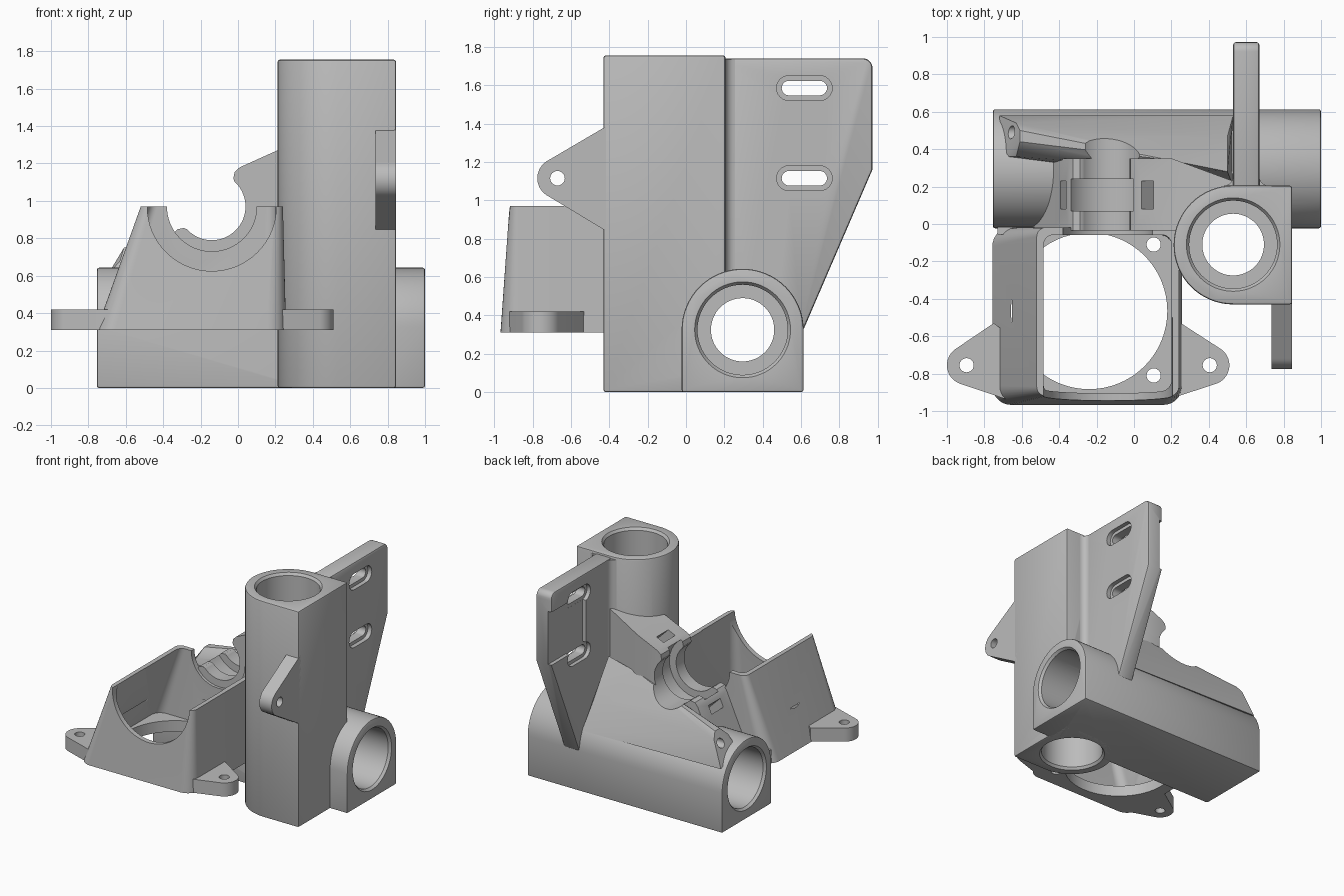
import bpy, bmesh
from math import cos, sin, pi, radians
from mathutils import Matrix, Vector

if "Cube" in bpy.data.objects:
    bpy.data.objects.remove(bpy.data.objects["Cube"], do_unlink=True)

grey = bpy.data.materials.new("plain grey")
grey.use_nodes = True
GREY = (0.5, 0.5, 0.5, 1)
grey.diffuse_color = GREY
for node in grey.node_tree.nodes:
    if node.type == 'BSDF_PRINCIPLED':
        node.inputs["Base Color"].default_value = GREY


def arc(cx, cy, r, start, end, n=32):
    steps = [radians(start + (end - start) * i / n) for i in range(n + 1)]
    return [(cx + r * cos(t), cy + r * sin(t)) for t in steps]


def circle(cx, cy, r, n=64):
    return arc(cx, cy, r, 0, 360, n)[:-1]


def place(p, axis, level):
    # Put a profile point on the plane across the given axis
    a, b = p
    return {'x': (level, a, b), 'y': (a, level, b), 'z': (a, b, level)}[axis]


def finish(name, bm):
    bmesh.ops.recalc_face_normals(bm, faces=bm.faces)
    mesh = bpy.data.meshes.new(name)
    bm.to_mesh(mesh)
    bm.free()
    mesh.materials.append(grey)
    ob = bpy.data.objects.new(name, mesh)
    bpy.context.collection.objects.link(ob)
    return ob


def loft(name, axis, sections):
    # Join profiles of equal point count, capped at both ends
    bm = bmesh.new()
    rings = [[bm.verts.new(place(p, axis, lv)) for p in pts] for lv, pts in sections]
    n = len(rings[0])
    for low, high in zip(rings, rings[1:]):
        for i in range(n):
            j = (i + 1) % n
            bm.faces.new((low[i], low[j], high[j], high[i]))
    bm.faces.new(rings[0])
    bm.faces.new(rings[-1])
    return finish(name, bm)


def prism(name, axis, pts, a, b):
    return loft(name, axis, [(a, pts), (b, pts)])


def hull(name, points):
    bm = bmesh.new()
    for p in points:
        bm.verts.new(p)
    out = bmesh.ops.convex_hull(bm, input=bm.verts)
    bmesh.ops.delete(bm, geom=list({*out["geom_interior"], *out["geom_unused"]}), context='VERTS')
    return finish(name, bm)


def hull_prism(name, axis, pts, a, b):
    return hull(name, [place(p, axis, lv) for lv in (a, b) for p in pts])


def box(name, centre, size, turn=0):
    bm = bmesh.new()
    bmesh.ops.create_cube(bm, size=1, matrix=Matrix.Translation(centre)
                          @ Matrix.Rotation(radians(turn), 4, 'Y') @ Matrix.Diagonal((*size, 1)))
    return finish(name, bm)


def stadium(cy, cz, half, r):
    return arc(cy + half, cz, r, -90, 90, 12) + arc(cy - half, cz, r, 90, 270, 12)


def rounded(x0, x1, y0, y1, r):
    return (arc(x1 - r, y1 - r, r, 0, 90, 8) + arc(x0 + r, y1 - r, r, 90, 180, 8)
            + arc(x0 + r, y0 + r, r, 180, 270, 8) + arc(x1 - r, y0 + r, r, 270, 360, 8))


cutters = []


def cutter(ob):
    ob.hide_render = True
    ob.hide_viewport = False
    ob.display_type = 'WIRE'
    cutters.append(ob)
    return ob


def build(ob, cuts=(), bevel=0):
    bpy.context.view_layer.objects.active = ob
    for other in bpy.context.selected_objects:
        other.select_set(False)
    ob.select_set(True)
    if bevel:
        m = ob.modifiers.new("edge", 'BEVEL')
        m.width, m.segments, m.limit_method, m.angle_limit = bevel, 2, 'ANGLE', radians(40)
        bpy.ops.object.modifier_apply(modifier=m.name)
    for c in cuts:
        m = ob.modifiers.new("cut", 'BOOLEAN')
        m.operation, m.solver, m.object = 'DIFFERENCE', 'EXACT', c
        bpy.ops.object.modifier_apply(modifier=m.name)
    bpy.ops.object.shade_smooth_by_angle(angle=radians(30))


def bore(name, axis, cx, cy, start, end, lip0, lip1):
    # Two bearing pockets with a narrower lip between them
    R, r, c = 0.235, 0.165, 0.25
    steps = [(start - 0.02, c), (start, c), (start + 0.02, R), (lip0, R), (lip0, r),
             (lip1, r), (lip1, R), (end - 0.02, R), (end, c), (end + 0.02, c)]
    return cutter(loft(name, axis, [(lv, circle(cx, cy, rad)) for lv, rad in steps]))


# Shared cutters
column_bore = bore("column_bore", 'z', 0.53, -0.11, 0, 1.755, 0.78, 0.98)
tube_bore = bore("tube_bore", 'x', 0.295, 0.325, -0.755, 1.0, 0.02, 0.22)
bores = [column_bore, tube_bore]
CX, CZ = -0.14, 0.97

# Bearing housings: round on one side, square on the other
column = prism("column", 'z', [(0.845, -0.43), (0.845, 0.205)]
               + arc(0.53, -0.112, 0.318, 90, 270), 0, 1.755)
build(column, bores, 0.012)
tube = prism("cross_tube", 'x', [(-0.023, 0), (0.613, 0)]
             + arc(0.295, 0.325, 0.318, 0, 180), -0.755, 1.0)
build(tube, bores, 0.012)

# Mounting fin with two countersunk slots and a shallow side pocket
fin = prism("mounting_fin", 'x', [(0.17, 0.32), (0.61, 0.32), (0.972, 1.16), (0.972, 1.68)]
            + arc(0.922, 1.69, 0.05, 10, 90, 8) + [(0.17, 1.74)], 0.53, 0.67)
fin_cuts = []
for z in (1.585, 1.115):
    fin_cuts.append(cutter(prism("slot_cutter", 'x', stadium(0.617, z, 0.08, 0.038), 0.4, 0.8)))
    fin_cuts.append(cutter(prism("slot_recess_cutter", 'x', stadium(0.617, z, 0.08, 0.065), 0.635, 0.8)))
    fin_cuts.append(cutter(prism("slot_back_cutter", 'x', stadium(0.617, z, 0.08, 0.066), 0.4, 0.561)))
fin_cuts.append(cutter(box("pocket_cutter", (0.5, 0.79, 1.375), (0.12, 0.52, 0.43))))
build(fin, bores + fin_cuts, 0.014)
for name, x, side in (("fin_fillet_left", 0.53, -1), ("fin_fillet_right", 0.67, 1)):
    curve = [(x + side * (0.05 - 0.05 * cos(t * pi / 12)), 0.255 - 0.05 * sin(t * pi / 12))
             for t in range(7)]
    build(prism(name, 'z', curve + [(x, 0.19)], 0.4, 1.735), [tube_bore])

# Front ear with a cross hole
ear = hull_prism("front_ear", 'x', circle(-0.67, 1.115, 0.105)
                 + [(-0.4, 1.395), (-0.4, 0.83)], 0.735, 0.845)
build(ear, bores + [cutter(prism("ear_hole", 'x', circle(-0.67, 1.115, 0.038, 24), 0.6, 1.0))])

# Tilted half-round cradle block, symmetric about its diagonal axis
upper = [(0.52, 1.34), (0.21, 1.27), (0.01, 1.18), (-0.018, 1.155), (-0.025, 1.12), (-0.013, 1.09)]
lower = [(CX - (z - CZ), CZ - (x - CX)) for x, z in reversed(upper[1:])]
cradle = prism("cradle_block", 'y', upper + [(CX, CZ)] + lower
               + [(-0.55, 0.38), (-0.5, 0.33), (0.52, 0.33)], -0.035, 0.35)
cradle_cuts = [
    cutter(prism("cradle_bore", 'y', circle(CX, CZ, 0.18), -0.3, 0.5)),
    cutter(prism("cradle_groove", 'y', circle(CX, CZ, 0.24), 0.07, 0.24)),
    cutter(prism("corner_cutter", 'z', [(0.2, 0.351), (0.65, 0.185), (0.65, 0.4), (0.2, 0.4)], 0.3, 1.6))]
for s in (-1, 1):
    cradle_cuts.append(cutter(box("nut_slot_cutter", (CX + s * 0.225, 0.155, CZ + s * 0.225),
                                  (0.065, 0.15, 0.36), -45)))
build(cradle, bores + cradle_cuts)

# Sloped shoulder behind the cradle, ending in a drilled tab
shoulder = hull("shoulder", [
    (-0.72, 0.58, 0.5), (-0.7, 0.36, 0.6), (-0.63, 0.54, 0.7), (-0.61, 0.5, 0.75), (-0.61, 0.44, 0.75),
    (-0.63, 0.36, 0.68), (0.53, 0.2, 0.6), (0.53, 0.58, 0.48), (0.5, 0.47, 0.7), (0.5, 0.38, 0.84),
    (0.5, 0.28, 0.98), (0.2, 0.34, 0.95), (-0.2, 0.34, 0.8)])
build(shoulder, bores + cradle_cuts[:2] + [
    cutter(prism("tab_hole", 'x', circle(0.49, 0.66, 0.035, 24), -0.9, -0.5))])

# Tapered duct with a round floor opening and arched wall cutouts
duct = loft("duct", 'z', [(0.31, rounded(-0.757, 0.257, -0.967, -0.018, 0.1)),
                          (0.97, rounded(-0.52, 0.24, -0.92, -0.018, 0.05))])
back = box("duct_back", (-0.24, -0.035, 0.365), (0.98, 0.04, 0.11))
inside = cutter(loft("duct_inside", 'z', [
    (0.40, rounded(-0.683, 0.212, -0.92, -0.058, 0.08)),
    (1.0, rounded(-0.472, 0.2, -0.88, -0.058, 0.05))]))
floor_hole = cutter(prism("floor_hole", 'z', circle(-0.24, -0.465, 0.418, 96), 0.2, 0.6))
front_arch = cutter(prism("front_arch", 'y', circle(CX, CZ, 0.345), -1.1, -0.5))
back_arch = cutter(prism("back_arch", 'y', circle(CX, CZ, 0.24), -0.3, 0.05))
screws = [cutter(prism("floor_screw_hole", 'z', circle(0.105, y, 0.038, 24), 0.2, 0.6))
          for y in (-0.11, -0.81)]
build(duct, [inside, floor_hole, front_arch, back_arch, column_bore] + screws)
build(back, [floor_hole, column_bore] + screws)

# Flange ears on both sides of the duct
for name, x, edge, s in (("flange_ear_right", -0.895, -0.75, -1), ("flange_ear_left", 0.405, 0.25, 1)):
    flange = hull_prism(name, 'z', circle(x, -0.755, 0.105)
                        + [(edge, -0.53), (edge - s * 0.04, -0.56), (edge - s * 0.12, -0.955)], 0.31, 0.42)
    hole = cutter(prism("flange_hole", 'z', circle(x, -0.755, 0.038, 24), 0.2, 0.6))
    build(flange, [hole, floor_hole, inside])

# Cutters have done their work
for c in cutters:
    bpy.data.objects.remove(c, do_unlink=True)
